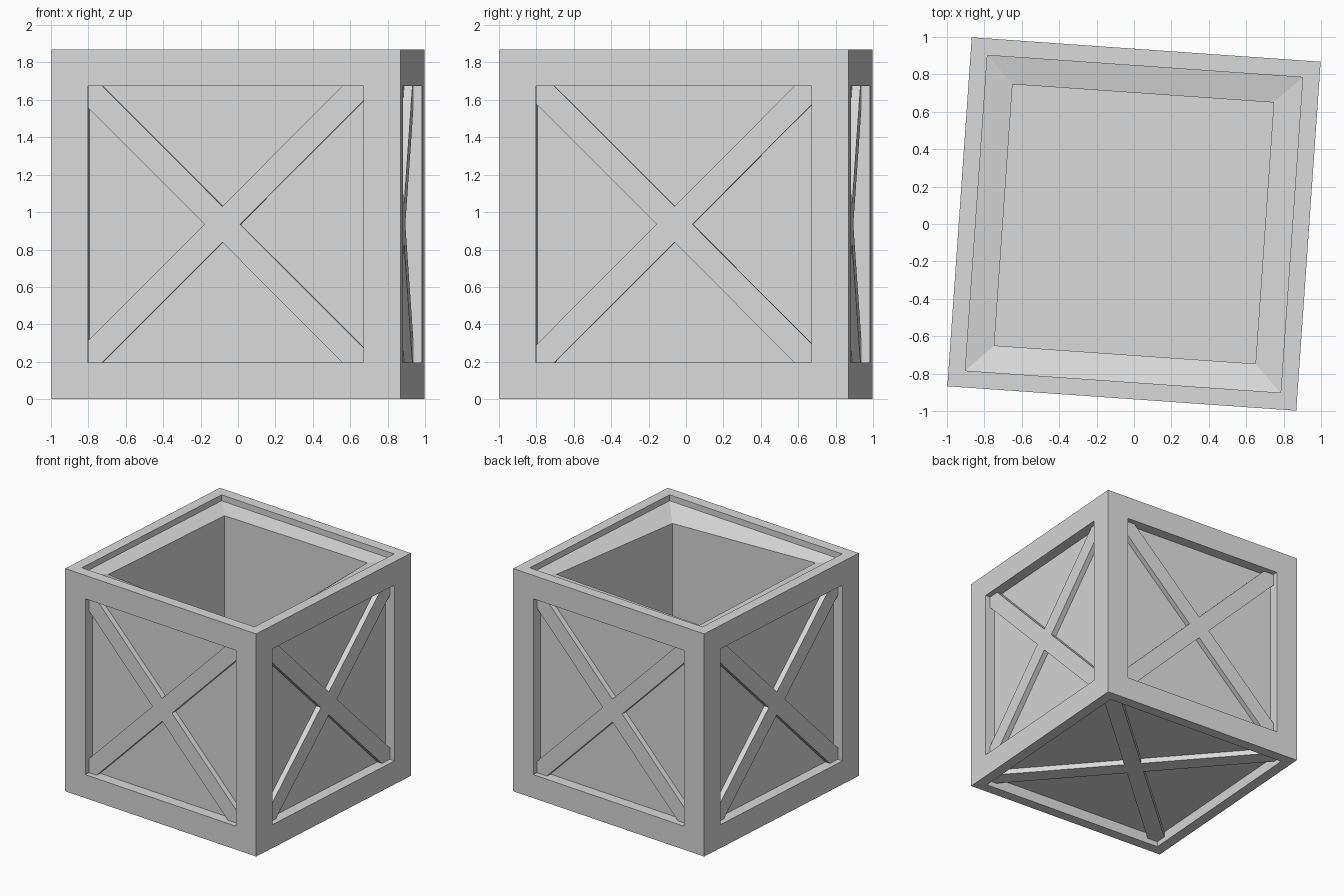
import bpy, bmesh, math
from mathutils import Matrix

cube = bpy.data.objects.get("Cube")
if cube:
    bpy.data.objects.remove(cube, do_unlink=True)

HALF = 0.935          # half of the crate's edge
RIM = 0.09            # rim width at the top and bottom
POST = 0.197          # frame width on the sides
RECESS = 0.09         # depth of the sunken panels
BRACE = 0.045         # thickness of the cross braces
TURN = Matrix.Rotation(math.radians(-4), 4, 'Z')

grey = bpy.data.materials.new("plain_grey")
grey.use_nodes = True
colour = (0.7, 0.7, 0.7, 1)
grey.diffuse_color = colour
grey.node_tree.nodes["Principled BSDF"].inputs["Base Color"].default_value = colour


def finish(name, bm, matrix):
    bmesh.ops.recalc_face_normals(bm, faces=bm.faces)
    mesh = bpy.data.meshes.new(name)
    bm.to_mesh(mesh)
    bm.free()
    mesh.materials.append(grey)
    obj = bpy.data.objects.new(name, mesh)
    obj.matrix_world = matrix
    bpy.context.collection.objects.link(obj)


def inset(bm, face, width):
    bmesh.ops.inset_individual(bm, faces=[face], thickness=width, depth=0,
                               use_even_offset=True)
    return face


def sink(bm, face, depth):
    offset = -face.normal * depth
    new = bmesh.ops.extrude_discrete_faces(bm, faces=[face])["faces"][0]
    bmesh.ops.translate(bm, verts=new.verts, vec=offset)
    new.normal_update()
    return new


# Crate body: sunken side and bottom panels, open top
bm = bmesh.new()
bmesh.ops.create_cube(bm, size=2 * HALF, matrix=Matrix.Translation((0, 0, HALF)))
bm.normal_update()
for face in list(bm.faces):
    if face.normal.z > 0.5:
        top = face
    else:
        sink(bm, inset(bm, face, RIM if face.normal.z < -0.5 else POST), RECESS)

# Inner ledge, sloping down unevenly to the cavity
ledge = inset(bm, sink(bm, inset(bm, top, RIM), 0.05), 0.145)
for v in ledge.verts:
    if v.co.x > 0 and v.co.y < 0:
        v.co.z -= 0.095
    elif v.co.x < 0 and v.co.y > 0:
        v.co.z -= 0.03
    else:
        v.co.z -= 0.015
floor = bmesh.ops.extrude_discrete_faces(bm, faces=[ledge])["faces"][0]
for v in floor.verts:
    v.co.z = 0.24
finish("crate_body", bm, TURN)


def cross_brace(name, matrix, h, shift=0.0, k=0.096):
    """X-shaped brace filling a square opening of half size h."""
    def arm(sx, sy):
        side = (sx * h, sy * (h - sx * shift - k))
        end = (sx * (h - k) + shift, sy * h)
        pts = [side, (sx * h, sy * h), end]
        return pts if sx * sy > 0 else pts[::-1]

    outline = (arm(1, 1) + [(shift, k)] + arm(-1, 1) + [(shift - k, 0)]
               + arm(-1, -1) + [(shift, -k)] + arm(1, -1) + [(shift + k, 0)])
    bm = bmesh.new()
    face = bm.faces.new([bm.verts.new((x, y, -0.005)) for x, y in outline])
    out = bmesh.ops.extrude_face_region(bm, geom=[face], use_keep_orig=True)["geom"]
    for v in out:
        if isinstance(v, bmesh.types.BMVert):
            v.co.z = BRACE
    finish(name, bm, matrix)


# Braces on the four sides
upright = Matrix.Translation((0, RECESS - HALF, HALF)) @ Matrix.Rotation(math.pi / 2, 4, 'X')
for i, side in enumerate(("front", "left", "back", "right")):
    spin = Matrix.Rotation(i * math.pi / 2, 4, 'Z')
    cross_brace(side + "_brace", TURN @ spin @ upright, HALF - POST,
                -0.022 if side == "front" else 0.0)

# Brace under the crate
under = Matrix.Translation((0, 0, RECESS)) @ Matrix.Rotation(math.pi, 4, 'X')
cross_brace("bottom_brace", TURN @ under, HALF - RIM)
